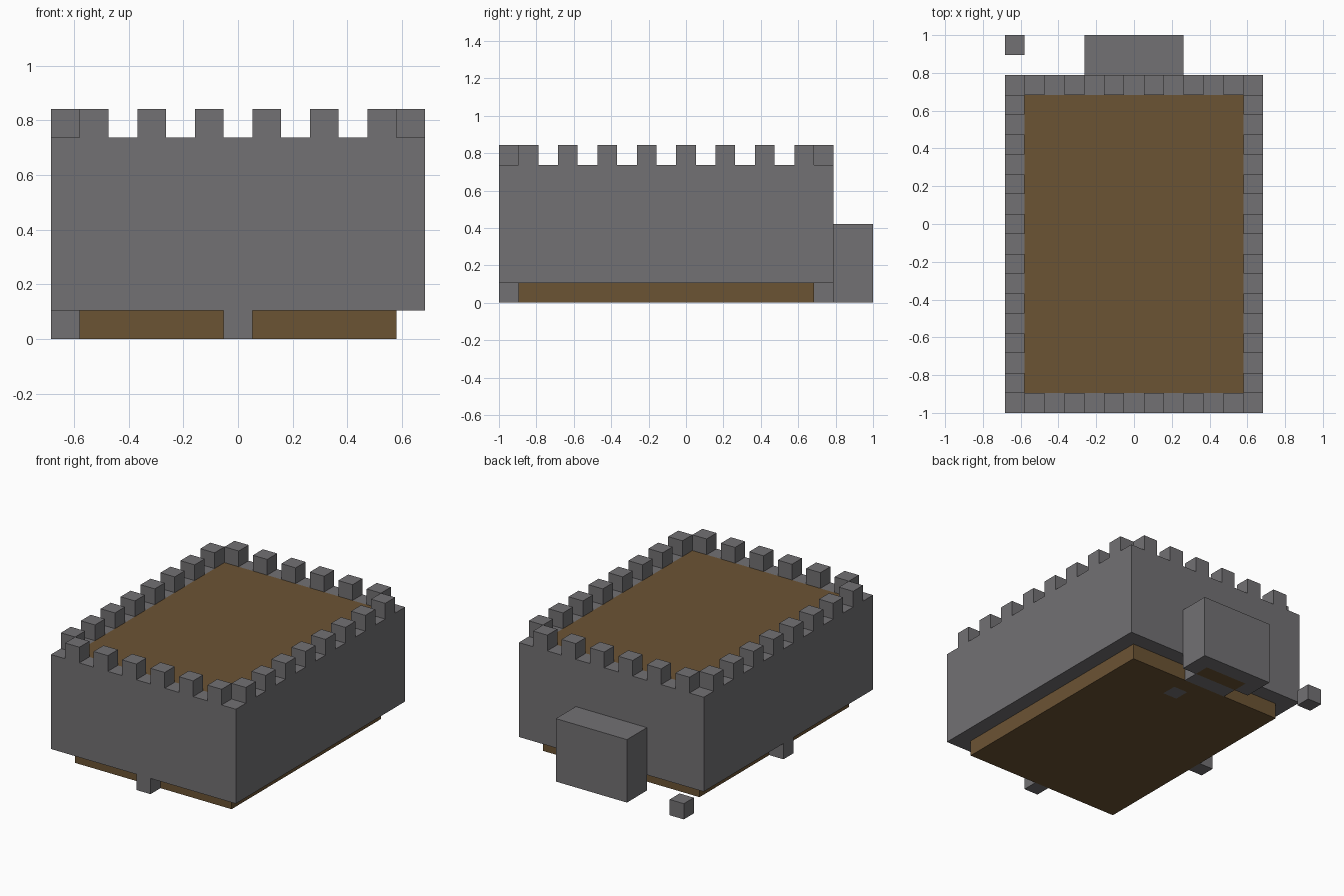
import bpy
import bmesh
from mathutils import Vector

if "Cube" in bpy.data.objects:
    bpy.data.objects.remove(bpy.data.objects["Cube"], do_unlink=True)

# The fort sits on a block grid: NX wide, NY long plus the gatehouse
U = 2 / 19
NX, NY, LENGTH = 13, 17, 19
WALL_TOP = 7


def grid(x, y, z):
    return Vector(((x - NX / 2) * U, (y - LENGTH / 2) * U, z * U))


def material(name, colour):
    mat = bpy.data.materials.new(name)
    mat.use_nodes = True
    mat.diffuse_color = colour
    mat.node_tree.nodes["Principled BSDF"].inputs["Base Color"].default_value = colour
    return mat


STONE = material("grey stone", (0.17, 0.165, 0.173, 1))
WOOD = material("brown wood", (0.148, 0.087, 0.034, 1))


def add_box(bm, low, high):
    a, b = grid(*low), grid(*high)
    verts = bmesh.ops.create_cube(bm, size=1)["verts"]
    for v in verts:
        v.co = (a + b) / 2 + v.co * (b - a)


def blocks(name, boxes, mat, patch=None, patch_mat=None, side=1):
    """Boxes in one object; patch = (x0, y0, x1, y1) is cut into the top or bottom."""
    bm = bmesh.new()
    for low, high in boxes:
        add_box(bm, low, high)
    if patch:
        a, b = grid(*patch[:2], 0), grid(*patch[2:], 0)
        for point in (a, b):
            for axis in (Vector((1, 0, 0)), Vector((0, 1, 0))):
                geom = bm.verts[:] + bm.edges[:] + bm.faces[:]
                bmesh.ops.bisect_plane(bm, geom=geom, plane_co=point, plane_no=axis)
        bm.normal_update()
        for f in bm.faces:
            c = f.calc_center_median()
            if f.normal.z * side > 0.5 and a.x < c.x < b.x and a.y < c.y < b.y:
                f.material_index = 1
    mesh = bpy.data.meshes.new(name)
    bm.to_mesh(mesh)
    bm.free()
    mesh.materials.append(mat)
    if patch_mat:
        mesh.materials.append(patch_mat)
    obj = bpy.data.objects.new(name, mesh)
    bpy.context.collection.objects.link(obj)
    return obj


def cube(x, y, z):
    return (x, y, z), (x + 1, y + 1, z + 1)


# Walls with the wooden roof deck let into the top
blocks("walls", [((0, 0, 1), (NX, NY, WALL_TOP))], STONE,
       (1, 1, NX - 1, NY - 1), WOOD)

# Wooden ground floor with one stone tile underneath
blocks("ground_floor", [((1, 1, 0), (NX - 1, NY - 1, 1))], WOOD,
       (7, 14, 8, 15), STONE, side=-1)

# Battlements on every second block, corners left open
for name, y in (("front_battlements", 0), ("back_battlements", NY - 1)):
    blocks(name, [cube(x, y, WALL_TOP) for x in range(1, NX, 2)], STONE)
for name, x in (("right_battlements", 0), ("left_battlements", NX - 1)):
    blocks(name, [cube(x, y, WALL_TOP) for y in range(1, NY, 2)], STONE)

# Gatehouse at the back, with a wooden sill underneath and a stone threshold
blocks("gatehouse", [((4, NY, 0), (9, LENGTH, 4))], STONE,
       (5, NY, 8, NY + 1), WOOD, side=-1)
blocks("gate_threshold", [((5, NY - 1, 0), (8, NY, 1))], STONE)

# Wall footings and a loose stone by the back corner
blocks("front_footing", [cube(6, 0, 0)], STONE)
blocks("right_footing", [cube(0, 8, 0)], STONE)
blocks("loose_stone", [cube(0, LENGTH - 1, 0)], STONE)
